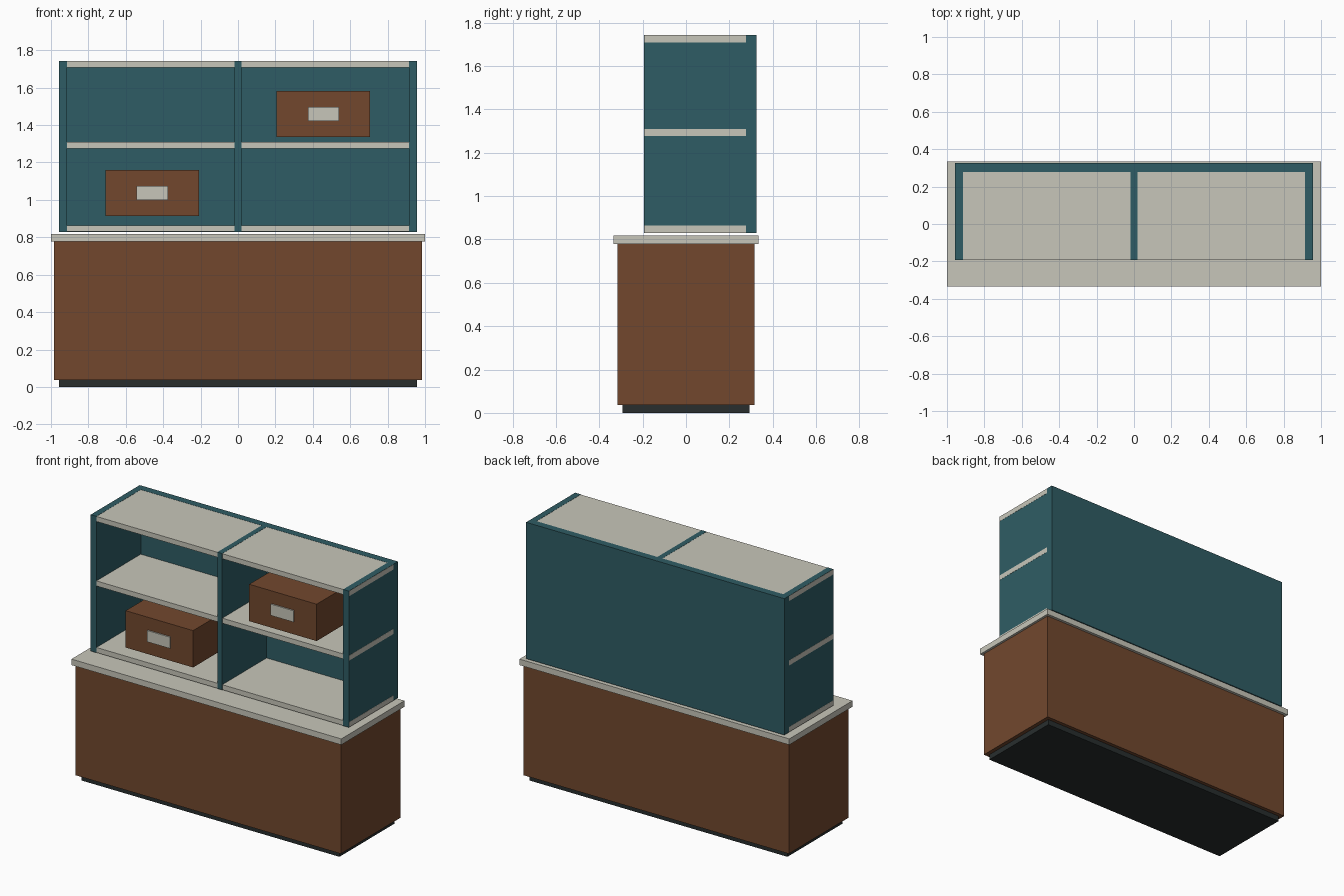
import bpy
import bmesh
from mathutils import Vector

if "Cube" in bpy.data.objects:
    bpy.data.objects.remove(bpy.data.objects["Cube"])


def material(name, color):
    m = bpy.data.materials.new(name)
    m.diffuse_color = (*color, 1.0)
    m.use_nodes = True
    m.node_tree.nodes["Principled BSDF"].inputs["Base Color"].default_value = m.diffuse_color
    return m


BROWN = material("brown wood", (0.168, 0.064, 0.027))
TEAL = material("teal paint", (0.028, 0.108, 0.128))
CREAM = material("cream stone", (0.575, 0.565, 0.49))
DARK = material("dark plinth", (0.021, 0.027, 0.027))


def box(name, x, y, z, mat):
    """Axis-aligned box from (min, max) ranges."""
    lo, hi = Vector((x[0], y[0], z[0])), Vector((x[1], y[1], z[1]))
    bm = bmesh.new()
    bmesh.ops.create_cube(bm, size=1.0)
    for v in bm.verts:
        v.co = Vector([(v.co[i] + 0.5) * (hi[i] - lo[i]) + lo[i] for i in range(3)])
    mesh = bpy.data.meshes.new(name)
    bm.to_mesh(mesh)
    bm.free()
    mesh.materials.append(mat)
    obj = bpy.data.objects.new(name, mesh)
    bpy.context.collection.objects.link(obj)
    return obj


# Lower counter
box("plinth", (-0.957, 0.957), (-0.292, 0.292), (0, 0.037), DARK)
box("counter_body", (-0.984, 0.984), (-0.316, 0.316), (0.037, 0.778), BROWN)
box("countertop", (-1, 1), (-0.335, 0.335), (0.778, 0.818), CREAM)

# Upper shelf unit, just clear of the countertop
W, Z0, Z1, FRONT, BACK = 0.957, 0.829, 1.743, -0.193, 0.277
box("back_panel", (-W, W), (BACK, 0.326), (Z0, Z1), TEAL)
box("left_side", (-W, -0.915), (FRONT, BACK), (Z0, Z1), TEAL)
box("right_side", (0.915, W), (FRONT, BACK), (Z0, Z1), TEAL)
box("middle_divider", (-0.018, 0.018), (FRONT, BACK), (Z0, Z1), TEAL)

# Shelves run through the sides, their ends showing on the outside
e = 0.001
for name, z in (("bottom_shelf", Z0 + e), ("middle_shelf", 1.276), ("top_shelf", Z1 - 0.034 - e)):
    box(name, (-W - e, W + e), (FRONT + e, BACK), (z, z + 0.034), CREAM)

# Storage boxes with label plates
for name, cx, z in (("left", -0.459, 0.913), ("right", 0.457, 1.335)):
    box(name + "_storage_box", (cx - 0.25, cx + 0.25), (-0.177, 0.25), (z, z + 0.247), BROWN)
    box(name + "_label", (cx - 0.084, cx + 0.084), (-0.186, -0.177), (z + 0.086, z + 0.162), CREAM)
